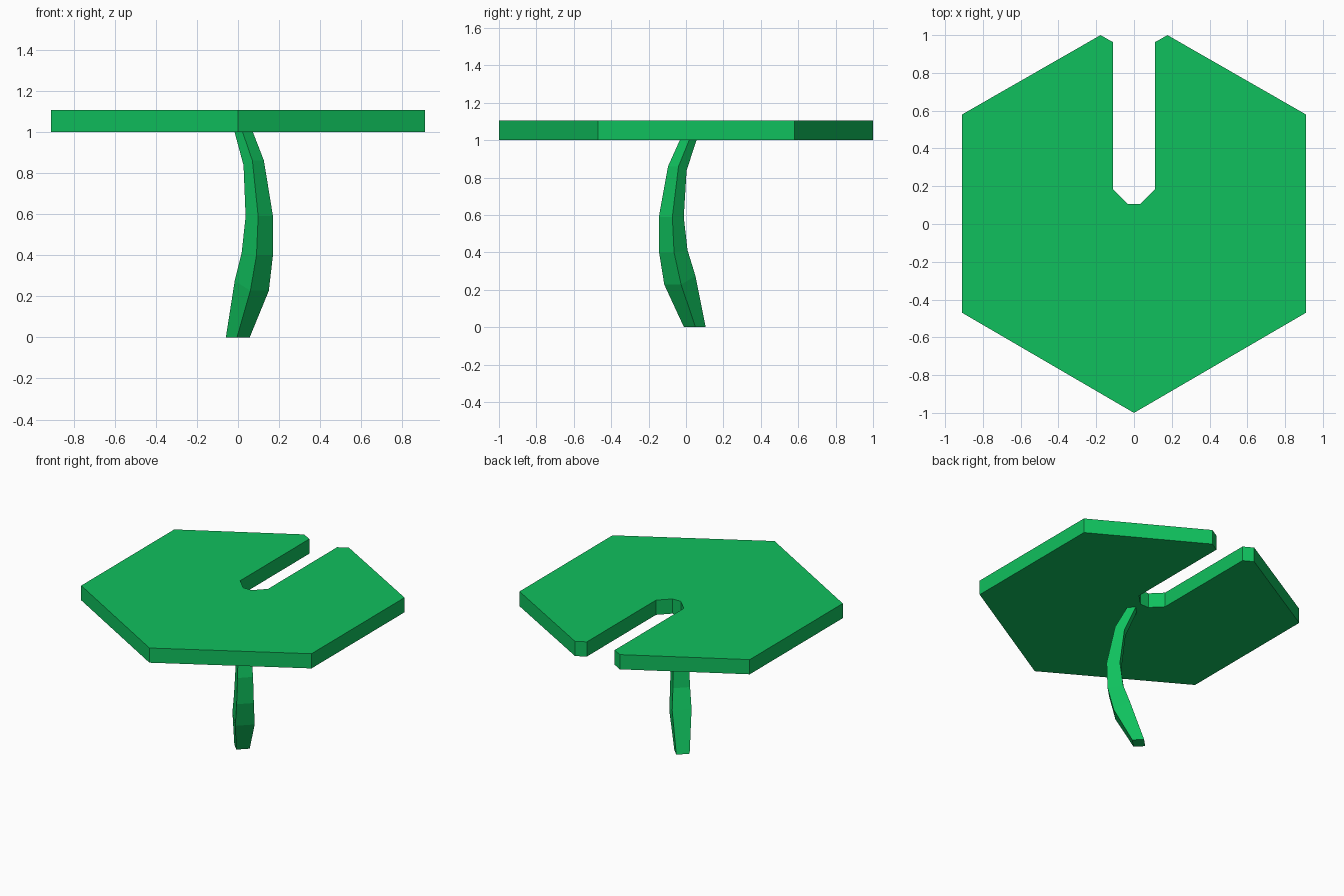
import bpy, bmesh

if "Cube" in bpy.data.objects:
    bpy.data.objects.remove(bpy.data.objects["Cube"])

green = bpy.data.materials.new("leaf_green")
green.diffuse_color = (0.005, 0.53, 0.11, 1)
green.use_nodes = True
green.node_tree.nodes["Principled BSDF"].inputs["Base Color"].default_value = green.diffuse_color


def loft(name, rings):
    """Skin a closed solid through rings of equal vertex count."""
    bm = bmesh.new()
    loops = [[bm.verts.new(p) for p in ring] for ring in rings]
    n = len(loops[0])
    for a, b in zip(loops, loops[1:]):
        for i in range(n):
            j = (i + 1) % n
            bm.faces.new((a[i], a[j], b[j], b[i]))
    bm.faces.new(loops[0][::-1])
    bm.faces.new(loops[-1])
    bmesh.ops.recalc_face_normals(bm, faces=bm.faces)
    mesh = bpy.data.meshes.new(name)
    bm.to_mesh(mesh)
    bm.free()
    mesh.materials.append(green)
    obj = bpy.data.objects.new(name, mesh)
    bpy.context.collection.objects.link(obj)
    return obj


# Hexagonal pad with a notch: right half of the outline, mirrored
half = [(0.91, -0.47), (0.91, 0.58), (0.177, 1.0), (0.11, 0.962),
        (0.11, 0.182), (0.033, 0.105)]
outline = [(0, -1.0)] + half + [(-x, y) for x, y in reversed(half)]
loft("lily_pad", [[(x, y, z) for x, y in outline] for z in (1.0, 1.105)])

# Curved four-sided stem bending diagonally towards +x, -y
# Each row: outer offset, inner offset, half width, y shift, outer z, inner z
stations = [
    (0.026, -0.028, 0.031, 0.046, 0.0, 0.0),
    (0.105, 0.029, 0.045, 0.034, 0.227, 0.275),
    (0.130, 0.058, 0.040, 0.026, 0.400, 0.412),
    (0.134, 0.073, 0.036, 0.025, 0.590, 0.588),
    (0.098, 0.055, 0.028, 0.030, 0.860, 0.837),
    (0.047, 0.008, 0.025, 0.039, 1.0, 1.0),
]
rings = []
for outer, inner, w, shift, zo, zi in stations:
    rings.append([(d + s * w, shift - d + s * w, z)
                  for d, s, z in ((outer, -1, zo), (outer, 1, zo),
                                  (inner, 1, zi), (inner, -1, zi))])
loft("stem", rings)
